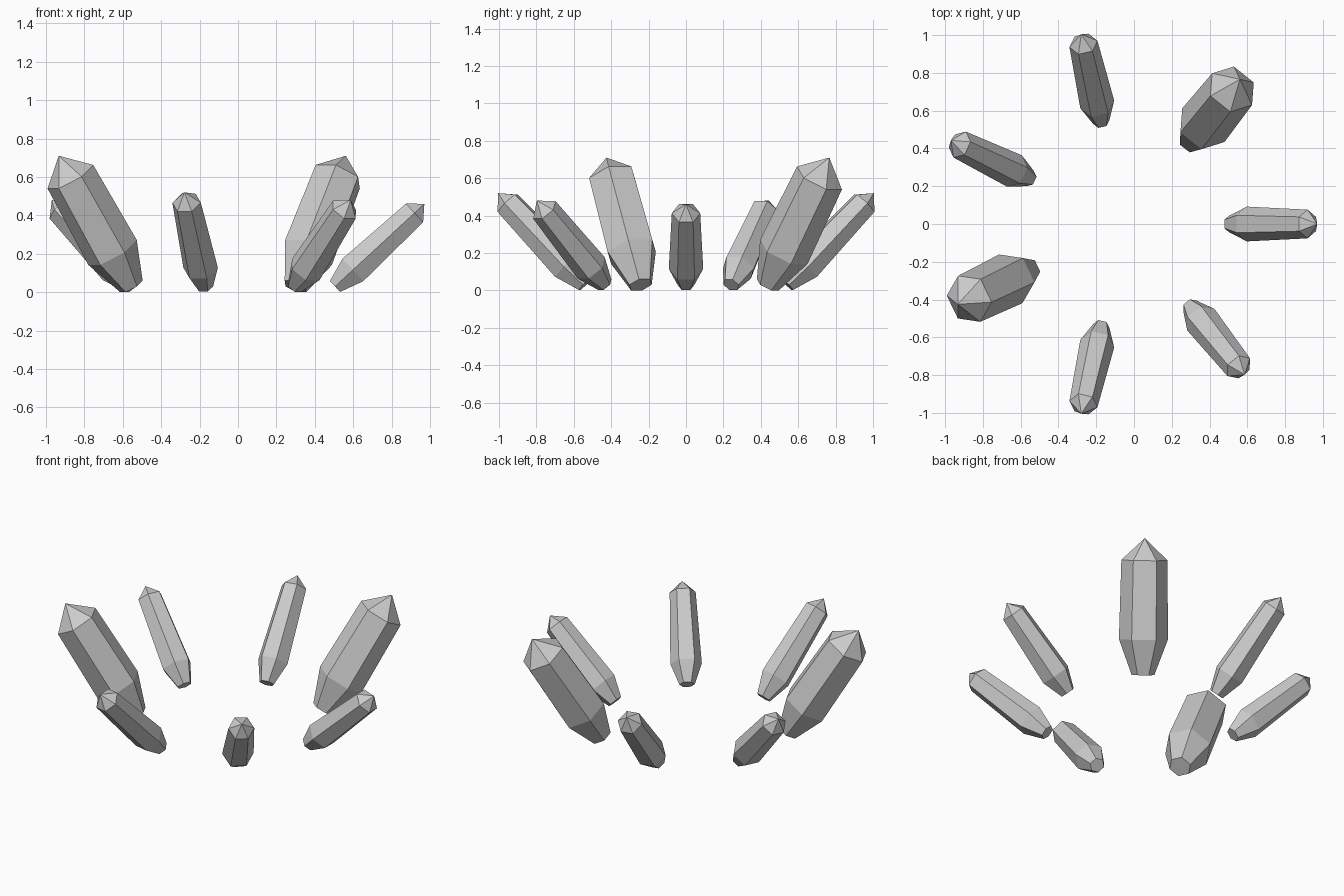
import bpy, bmesh, math
from mathutils import Vector

if "Cube" in bpy.data.objects:
    bpy.data.objects.remove(bpy.data.objects["Cube"])

CENTRE_X = -0.05      # ring centre, so the bounding box is centred


def crystal(name, angle, base, tip, rings):
    """Six-sided crystal leaning outward. base/tip: (radius, z); rings: (fraction, radius)."""
    out = Vector((math.cos(angle), math.sin(angle), 0))
    side = Vector((-math.sin(angle), math.cos(angle), 0))
    place = lambda p: Vector((CENTRE_X, 0, p[1])) + out * p[0]
    start, end = place(base), place(tip)
    axis = (end - start).normalized()
    depth = side.cross(axis)

    bm = bmesh.new()
    loops = []
    for frac, r in rings:
        c = start.lerp(end, frac)
        loops.append([bm.verts.new(c + r * (side * math.cos(i * math.pi / 3)
                                            + depth * math.sin(i * math.pi / 3)))
                      for i in range(6)])
    apex = bm.verts.new(end)
    bm.faces.new(loops[0][::-1])
    for i in range(6):
        j = (i + 1) % 6
        for a, b in zip(loops, loops[1:]):
            bm.faces.new((a[i], a[j], b[j], b[i]))
        bm.faces.new((loops[-1][i], loops[-1][j], apex))
    bmesh.ops.recalc_face_normals(bm, faces=bm.faces)
    mesh = bpy.data.meshes.new(name)
    bm.to_mesh(mesh)
    bm.free()
    bpy.context.collection.objects.link(bpy.data.objects.new(name, mesh))


# ring proportions: small foot, widest waist, shoulder below the point
small = [(0, 0.045), (0.2, 0.092), (0.89, 0.076)]
large = [(0, 0.066), (0.26, 0.143), (0.84, 0.135)]
small_tips = {0: (1.02, 0.46), 2: (1.03, 0.52), 3: (1.02, 0.48),
              5: (1.03, 0.52), 6: (1.02, 0.48)}

# seven crystals in a ring, two of them large
for k in range(7):
    a = k * math.tau / 7
    if k in (1, 4):
        crystal(f"large_crystal_{k}", a, (0.56, 0.03), (0.98, 0.71), large)
    else:
        crystal(f"small_crystal_{k}", a, (0.555, 0.03), small_tips[k], small)
